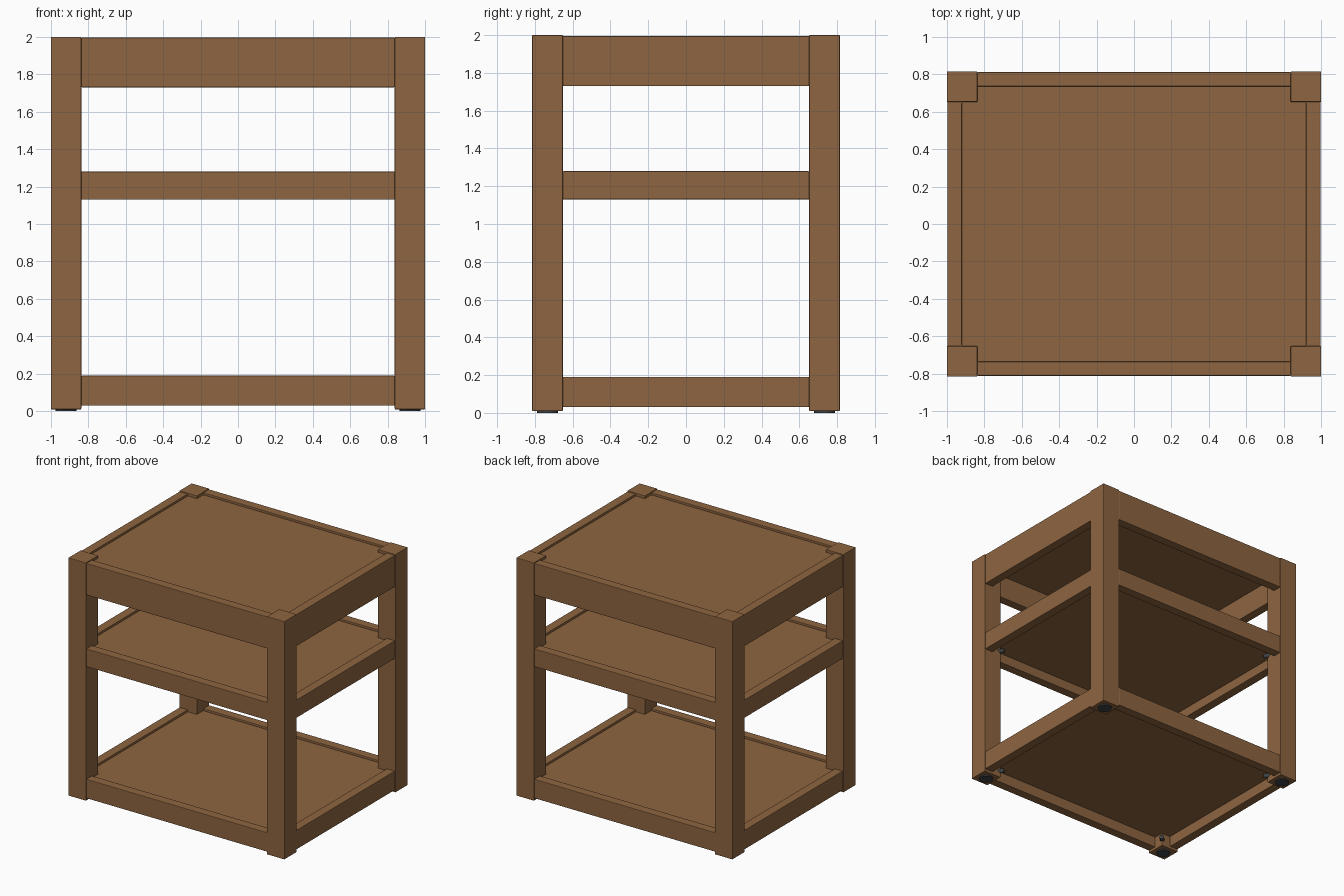
import bpy
import math

cube = bpy.data.objects.get("Cube")
if cube:
    bpy.data.objects.remove(cube, do_unlink=True)


def make_material(name, rgb):
    mat = bpy.data.materials.new(name)
    mat.use_nodes = True
    color = (*rgb, 1.0)
    mat.diffuse_color = color
    mat.node_tree.nodes["Principled BSDF"].inputs["Base Color"].default_value = color
    return mat


WOOD = make_material("brown wood", (0.27, 0.13, 0.052))
METAL = make_material("dark grey metal", (0.05, 0.055, 0.06))


def box(name, low, high, mat, bevel=0.0):
    center = [(a + b) / 2 for a, b in zip(low, high)]
    bpy.ops.mesh.primitive_cube_add(size=1, location=center)
    obj = bpy.context.object
    obj.name = name
    obj.scale = [b - a for a, b in zip(low, high)]
    bpy.ops.object.transform_apply(location=False, rotation=False, scale=True)
    obj.data.materials.append(mat)
    if bevel:
        mod = obj.modifiers.new("soft edges", "BEVEL")
        mod.width = bevel
        mod.segments = 2
    return obj


def cylinder(name, radius, depth, location, rotation=(0, 0, 0)):
    bpy.ops.mesh.primitive_cylinder_add(vertices=16, radius=radius, depth=depth,
                                        location=location, rotation=rotation)
    obj = bpy.context.object
    obj.name = name
    obj.data.materials.append(METAL)
    bpy.ops.object.shade_smooth_by_angle()
    return obj


HALF_X, HALF_Y = 1.0, 0.815
POST = 0.163        # post width
RAIL = 0.08         # rail thickness
INSET = 0.004       # rail setback from post faces
HEIGHT = 2.0
INNER_X, INNER_Y = HALF_X - POST, HALF_Y - POST

# Tiers: name, rail bottom, rail top
TIERS = [("bottom", 0.03, 0.19), ("middle", 1.13, 1.28), ("top", 1.73, 1.995)]
CORNERS = [(sx, sy) for sx in (-1, 1) for sy in (-1, 1)]


def corner_name(sx, sy):
    return ("front" if sy < 0 else "back") + "_" + ("left" if sx > 0 else "right")


# Corner posts with foot pads
for sx, sy in CORNERS:
    xs = sorted((sx * INNER_X, sx * HALF_X))
    ys = sorted((sy * INNER_Y, sy * HALF_Y))
    label = corner_name(sx, sy)
    box(label + "_post", (xs[0], ys[0], 0.01), (xs[1], ys[1], HEIGHT), WOOD, 0.004)
    cylinder(label + "_foot_pad", 0.055, 0.02, (sum(xs) / 2, sum(ys) / 2, 0.01))

# Rails, shelf panels and corner bolts of each tier
for tier, low, high in TIERS:
    for s in (-1, 1):
        ys = sorted((s * (HALF_Y - INSET), s * (HALF_Y - RAIL)))
        side = "front" if s < 0 else "back"
        box(f"{tier}_{side}_rail", (-INNER_X, ys[0], low), (INNER_X, ys[1], high), WOOD, 0.004)
        xs = sorted((s * (HALF_X - INSET), s * (HALF_X - RAIL)))
        side = "right" if s < 0 else "left"
        box(f"{tier}_{side}_rail", (xs[0], -INNER_Y, low), (xs[1], INNER_Y, high), WOOD, 0.004)

    px, py = HALF_X - RAIL, HALF_Y - RAIL
    box(tier + "_shelf", (-px, -py, high - 0.07), (px, py, high - 0.018), WOOD)

    if tier != "top":
        for sx, sy in CORNERS:
            cylinder(f"{tier}_{corner_name(sx, sy)}_bolt", 0.018, 0.06,
                     (sx * INNER_X, sy * INNER_Y, low + 0.04),
                     (math.pi / 2, 0, -sx * sy * math.pi / 4))
